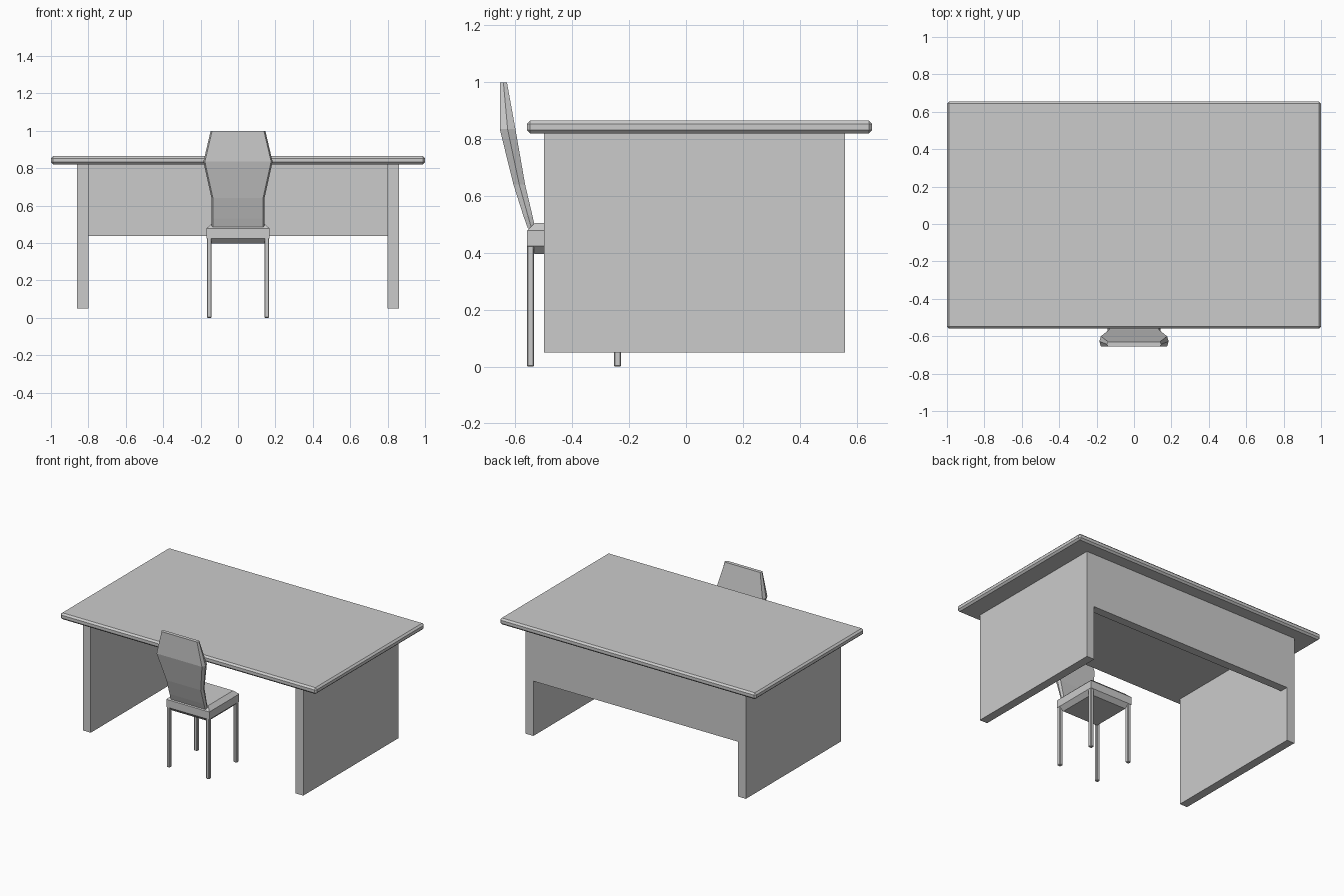
import bpy, bmesh

if "Cube" in bpy.data.objects:
    bpy.data.objects.remove(bpy.data.objects["Cube"])


def finish(name, bm):
    bmesh.ops.recalc_face_normals(bm, faces=bm.faces)
    me = bpy.data.meshes.new(name)
    bm.to_mesh(me)
    bm.free()
    ob = bpy.data.objects.new(name, me)
    bpy.context.collection.objects.link(ob)
    return ob


def loft(name, rings):
    """Skin a closed solid through a stack of equal-length rings."""
    bm = bmesh.new()
    rows = [[bm.verts.new(p) for p in ring] for ring in rings]
    for a, b in zip(rows, rows[1:]):
        n = len(a)
        for i in range(n):
            bm.faces.new((a[i], a[(i + 1) % n], b[(i + 1) % n], b[i]))
    bm.faces.new(rows[0][::-1])
    bm.faces.new(rows[-1])
    return finish(name, bm)


def rect(x, y0, y1, z):
    return [(-x, y0, z), (x, y0, z), (x, y1, z), (-x, y1, z)]


def box(name, x0, x1, y0, y1, z0, z1, bevel=0):
    bm = bmesh.new()
    bmesh.ops.create_cube(bm, size=1)
    for v in bm.verts:
        v.co = ((x0 + x1) / 2 + v.co.x * (x1 - x0),
                (y0 + y1) / 2 + v.co.y * (y1 - y0),
                (z0 + z1) / 2 + v.co.z * (z1 - z0))
    if bevel:
        bmesh.ops.bevel(bm, geom=bm.edges[:], offset=bevel, segments=1, affect='EDGES')
    return finish(name, bm)


# Desk: chamfered top, two side panels, modesty panel flush at the rear
box("desk_top", -1, 1, -0.56, 0.655, 0.82, 0.865, 0.012)
for side, s in (("left", -1), ("right", 1)):
    a, b = sorted((s * 0.80, s * 0.86))
    box(side + "_side_panel", a, b, -0.50, 0.56, 0.05, 0.82)
box("modesty_panel", -0.80, 0.80, 0.50, 0.56, 0.437, 0.82)

# Chair seat: slab chamfered above and below
seat = [(0.028, 0.396), (0, 0.424), (0, 0.478), (0.028, 0.505)]
loft("chair_seat", [rect(0.168 - i, -0.56 + i, -0.226 - i, z) for i, z in seat])

# Chair legs
for side, x in (("left", -0.154), ("right", 0.154)):
    for end, y in (("back", -0.547), ("front", -0.241)):
        box(f"{side}_{end}_leg", x - 0.013, x + 0.013, y - 0.013, y + 0.013, 0, 0.44, 0.004)

# Chair back: waisted, leaning panel; each row is half width, rear y, front y, z
profile = [(0.142, -0.556, -0.530, 0.485), (0.142, -0.572, -0.540, 0.53),
           (0.142, -0.607, -0.566, 0.64), (0.185, -0.655, -0.600, 0.835),
           (0.146, -0.655, -0.630, 1.0)]
rings = []
for w, r, f, z in profile:
    m, n = (r + f) / 2, w - 0.008
    rings.append([(-n, r, z), (n, r, z), (w, m, z), (n, f, z), (-n, f, z), (-w, m, z)])
loft("chair_back", rings)
